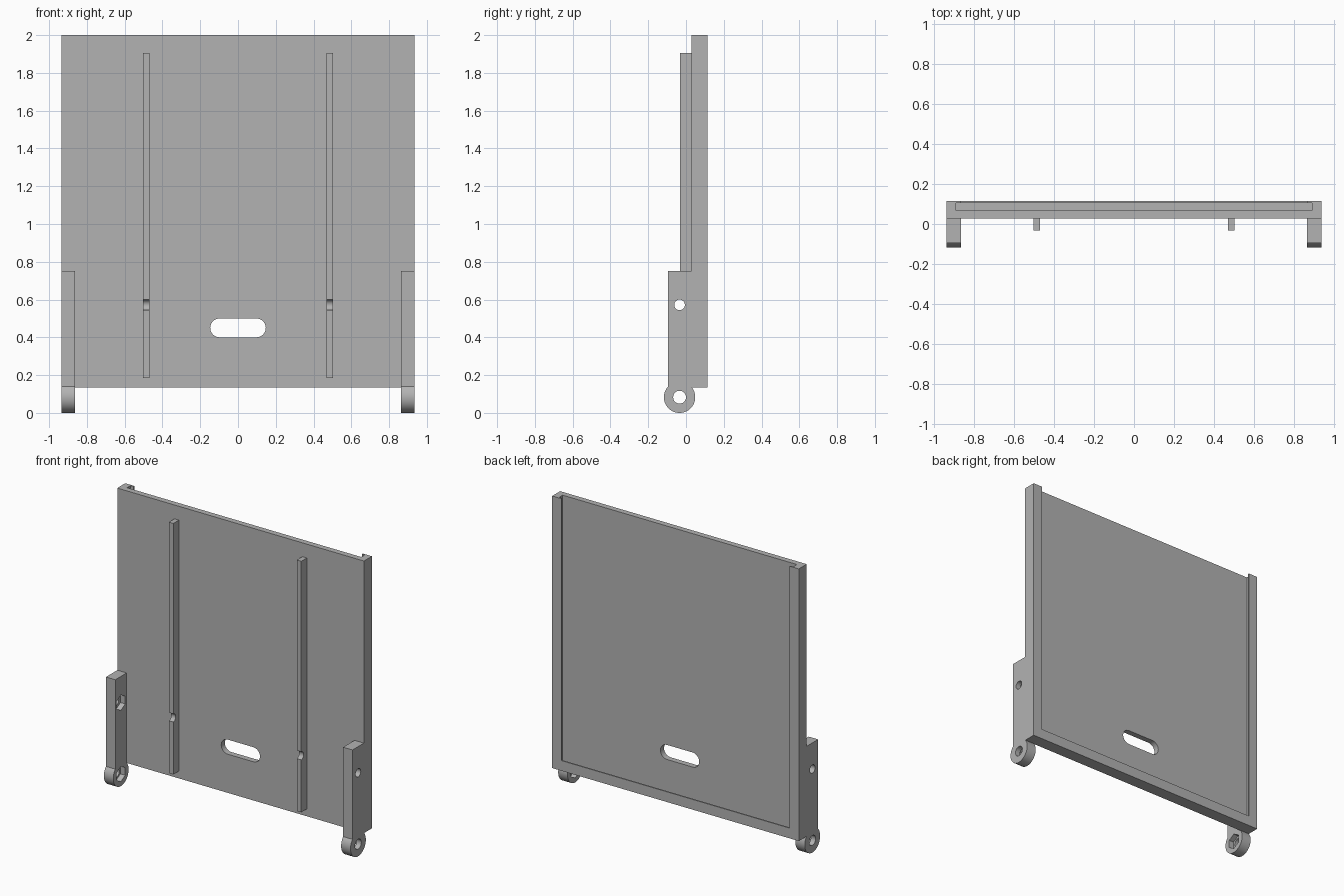
import bpy, bmesh
from math import sin, cos, pi, radians

cube = bpy.data.objects.get("Cube")
if cube:
    bpy.data.objects.remove(cube, do_unlink=True)

grey = bpy.data.materials.new("plain grey")
grey.use_nodes = True
grey.diffuse_color = (0.45, 0.45, 0.45, 1)
grey.node_tree.nodes["Principled BSDF"].inputs["Base Color"].default_value = (0.45, 0.45, 0.45, 1)


def prism(name, outline, axis, start, end):
    """Extrude an outline in (y, z) along x, or in (x, z) along y."""
    bm = bmesh.new()
    place = (lambda p, d: (d, p[0], p[1])) if axis == "x" else (lambda p, d: (p[0], d, p[1]))
    rings = [[bm.verts.new(place(p, d)) for p in outline] for d in (start, end)]
    bm.faces.new(rings[0])
    bm.faces.new(rings[1])
    n = len(outline)
    for i in range(n):
        j = (i + 1) % n
        bm.faces.new((rings[0][i], rings[0][j], rings[1][j], rings[1][i]))
    bmesh.ops.recalc_face_normals(bm, faces=bm.faces)
    mesh = bpy.data.meshes.new(name)
    bm.to_mesh(mesh)
    bm.free()
    mesh.materials.append(grey)
    obj = bpy.data.objects.new(name, mesh)
    bpy.context.collection.objects.link(obj)
    return obj


def arc(cx, cz, r, a0, a1, n):
    angles = [radians(a0 + (a1 - a0) * i / n) for i in range(n + 1)]
    return [(cx + r * cos(a), cz + r * sin(a)) for a in angles]


def ngon(cx, cz, r, n, turn=0):
    return arc(cx, cz, r, turn, turn + 360, n)[:-1]


def rect(a0, z0, a1, z1):
    return [(a0, z0), (a1, z0), (a1, z1), (a0, z1)]


def activate(obj):
    bpy.ops.object.select_all(action="DESELECT")
    obj.select_set(True)
    bpy.context.view_layer.objects.active = obj


def cut(obj, cutter):
    activate(obj)
    mod = obj.modifiers.new("cut", "BOOLEAN")
    mod.operation = "DIFFERENCE"
    mod.solver = "EXACT"
    mod.object = cutter
    bpy.ops.object.modifier_apply(modifier=mod.name)
    bpy.data.objects.remove(cutter, do_unlink=True)


def smooth(obj):
    activate(obj)
    bpy.ops.object.shade_smooth_by_angle(angle=radians(30))


half, front, back, base = 0.935, 0.028, 0.114, 0.135

# Panel with a slide-in channel open at the top, a thin back lip and a finger slot
panel = prism("panel", rect(-half, base, half, 2), "y", front, back)
cut(panel, prism("channel_cutter", rect(-0.888, 0.18, 0.888, 2.1), "y", 0.067, 0.105))
cut(panel, prism("opening_cutter", rect(-0.866, 0.205, 0.866, 2.1), "y", 0.09, 0.2))
slot = arc(0.097, 0.45, 0.05, -90, 90, 16) + arc(-0.097, 0.45, 0.05, 90, 270, 16)
cut(panel, prism("slot_cutter", slot, "y", -0.1, 0.2))
smooth(panel)

axis_y, hinge_z, pin_z = -0.034, 0.083, 0.572

for side, label in ((1, "left"), (-1, "right")):
    # Front rib with a round notch in line with the pin holes
    rib = prism(label + "_rib", rect(-0.032, 0.185, front, 1.905), "x", side * 0.468, side * 0.502)
    cut(rib, prism("notch_cutter", ngon(axis_y, pin_z, 0.028, 32), "x", side * 0.4, side * 0.6))
    smooth(rib)

    # Hinge arm ending in a round knuckle
    outline = [(front, 0.752), (-0.095, 0.752)]
    outline += arc(axis_y, hinge_z, 0.083, 137.3, 401.6, 48)
    arm = prism(label + "_hinge_arm", outline, "x", side * 0.864, side * half)

    # Bolt holes with hexagonal nut pockets on the inner face
    for z, radius in ((hinge_z, 0.034), (pin_z, 0.028)):
        cut(arm, prism("hole_cutter", ngon(axis_y, z, radius, 32), "x", side * 0.8, side * 1.0))
        cut(arm, prism("nut_cutter", ngon(axis_y, z, 0.053, 6, 90), "x", side * 0.8, side * 0.9))
    smooth(arm)
